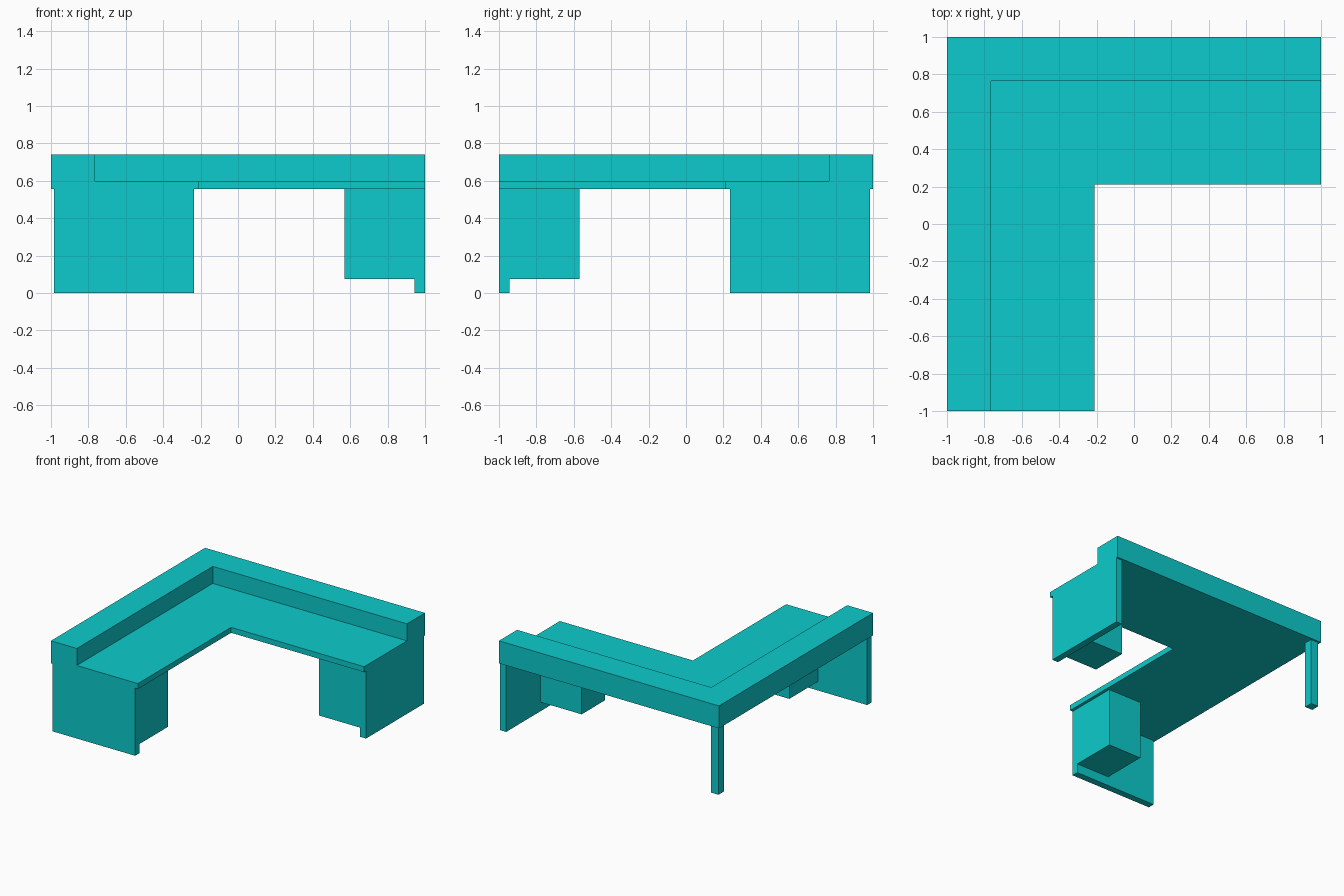
import bpy
import bmesh

if "Cube" in bpy.data.objects:
    bpy.data.objects.remove(bpy.data.objects["Cube"], do_unlink=True)

teal = bpy.data.materials.new("teal")
teal.use_nodes = True
teal.diffuse_color = (0.004, 0.60, 0.61, 1)
teal.node_tree.nodes["Principled BSDF"].inputs["Base Color"].default_value = teal.diffuse_color

TOP = 0.74        # top of the raised ledge
WORK = 0.60       # work surface
UNDER = 0.555     # underside of the desk
LEDGE = 0.765     # inner edge of the ledge
FRONT = 0.21      # inner edge of the work surface
INSET = 0.985     # outer limit of the supports
SIDE = 0.235      # inner limit of the supports
PANEL = 0.945     # inner face of the end panels


def prism(name, outline, bottom, top):
    """Extrude a flat outline between two heights."""
    bm = bmesh.new()
    face = bm.faces.new([bm.verts.new((x, y, bottom)) for x, y in outline])
    new = bmesh.ops.extrude_face_region(bm, geom=[face])["geom"]
    verts = [v for v in new if isinstance(v, bmesh.types.BMVert)]
    bmesh.ops.translate(bm, verts=verts, vec=(0, 0, top - bottom))
    bmesh.ops.recalc_face_normals(bm, faces=bm.faces)
    mesh = bpy.data.meshes.new(name)
    bm.to_mesh(mesh)
    bm.free()
    mesh.materials.append(teal)
    obj = bpy.data.objects.new(name, mesh)
    bpy.context.collection.objects.link(obj)
    return obj


def corner(outer, inner):
    """L outline wrapping the back left corner of the plan."""
    return [(-outer, outer), (1, outer), (1, inner),
            (-inner, inner), (-inner, -1), (-outer, -1)]


def block(name, x0, x1, y0, y1, bottom, top, swap=False):
    """Box; swap reflects it across the diagonal onto the other wing."""
    pts = [(x0, y0), (x1, y0), (x1, y1), (x0, y1)]
    if swap:
        pts = [(-y, -x) for x, y in pts]
    return prism(name, pts, bottom, top)


# Desk surface and raised ledge
prism("work_surface", corner(LEDGE, FRONT), UNDER, WORK)
prism("raised_ledge", corner(1, LEDGE), UNDER, TOP)

# End panel and drawer box for each wing
for wing, swap in (("back", False), ("side", True)):
    block(wing + "_end_panel", PANEL, 1, SIDE, INSET, 0, UNDER, swap)
    block(wing + "_drawer_box", 0.57, PANEL, SIDE, 0.54, 0.075, UNDER, swap)

# Leg under the outer corner
block("corner_leg", -INSET, -INSET + 0.07, INSET - 0.07, INSET, 0, UNDER)
